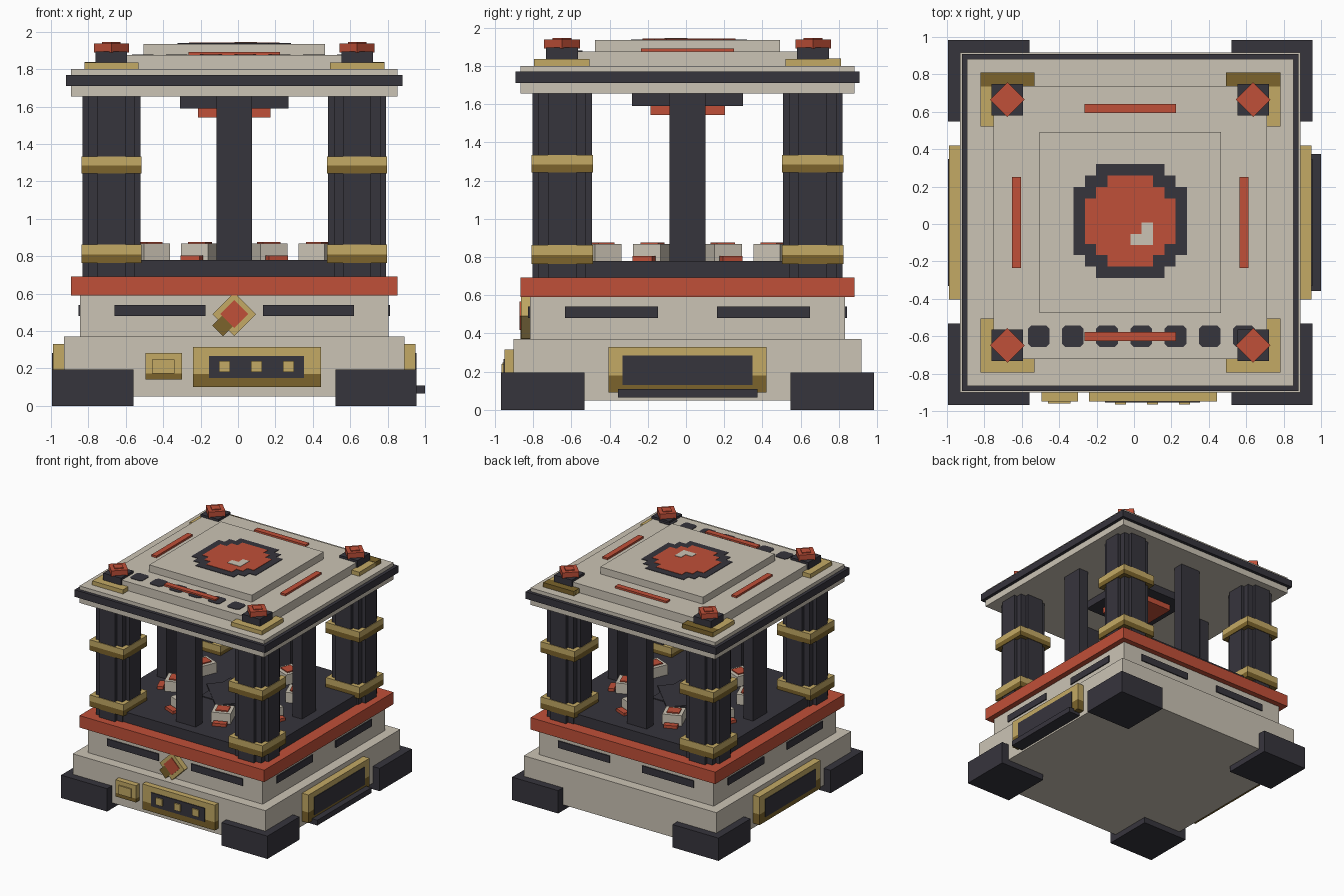
import bpy, bmesh, math
from mathutils import Matrix, Vector

if "Cube" in bpy.data.objects:
    bpy.data.objects.remove(bpy.data.objects["Cube"])

CX, CY = -0.02, 0.008  # centre of the building (tray makes it lopsided)
COLORS = [("stone", (.60, .55, .46)), ("charcoal", (.037, .035, .046)),
          ("red", (.53, .08, .04)), ("gold", (.55, .40, .13)),
          ("dark_gold", (.20, .127, .025))]
STONE, DARK, RED, GOLD, DGOLD = range(5)
MATS = []
for n, c in COLORS:
    m = bpy.data.materials.new(n)
    m.diffuse_color = (*c, 1)
    m.use_nodes = True
    m.node_tree.nodes["Principled BSDF"].inputs["Base Color"].default_value = m.diffuse_color
    MATS.append(m)


def box(c, s, mat, rot=None):
    """Box by centre and full size, optionally rotated."""
    return ("box", Vector(c), s, mat, rot or Matrix())


def span(x0, x1, y0, y1, z0, z1, mat):
    return box(((x0 + x1) / 2, (y0 + y1) / 2, (z0 + z1) / 2), (x1 - x0, y1 - y0, z1 - z0), mat)


def slab(h, z0, z1, mat, x=0, y=0):
    return span(x - h, x + h, y - h, y + h, z0, z1, mat)


def prism(quarter, z0, z1, mat, x=0, y=0, scale=1):
    """Upright prism whose outline repeats a quarter profile four times."""
    pts = []
    for k in range(4):
        for px, py in quarter:
            for _ in range(k):
                px, py = -py, px
            pts.append((x + px * scale, y + py * scale))
    return ("prism", pts, (z0, z1), mat, None)


def part(name, shapes):
    bm = bmesh.new()
    for kind, a, b, mat, rot in shapes:
        old = set(bm.faces)
        if kind == "box":
            bmesh.ops.create_cube(bm, size=1, matrix=Matrix.Translation(a) @ rot @ Matrix.Diagonal((*b, 1)))
        else:
            lo = [bm.verts.new((x, y, b[0])) for x, y in a]
            hi = [bm.verts.new((x, y, b[1])) for x, y in a]
            bm.faces.new(lo[::-1])
            bm.faces.new(hi)
            for i in range(len(a)):
                j = (i + 1) % len(a)
                bm.faces.new((lo[i], lo[j], hi[j], hi[i]))
        for f in bm.faces:
            if f not in old:
                f.material_index = mat
    me = bpy.data.meshes.new(name)
    bm.to_mesh(me)
    bm.free()
    for m in MATS:
        me.materials.append(m)
    ob = bpy.data.objects.new(name, me)
    ob.location = (CX, CY, 0)
    bpy.context.collection.objects.link(ob)
    return ob


def rz(a):
    return Matrix.Rotation(a, 4, 'Z')


CORNERS = [(sx, sy) for sx in (-1, 1) for sy in (-1, 1)]

# Base, floor and feet
part("lower_base", [slab(.91, .05, .37, STONE)])
part("upper_base", [slab(.825, .365, .60, STONE)])
part("red_ledge", [slab(.873, .59, .692, RED)])
part("floor", [slab(.77, .68, .78, DARK)])
part("feet", [slab(.2175, 0, .195, DARK, sx * .7575, sy * .7575) for sx, sy in CORNERS])

# Slots on all four sides of the upper base
part("base_slots", [box(rz(k * math.pi / 2) @ Vector((s * .398, -.825, .51)), (.486, .018, .06), DARK,
                        rz(k * math.pi / 2)) for k in range(4) for s in (-1, 1)])

# Fluted corner columns with gold bands
FLUTED = [(.155, .075), (.125, .075), (.125, .125), (.075, .125), (.075, .155)]
for sx, sy in CORNERS:
    x, y = sx * .657, sy * .655
    part("corner_column", [prism(FLUTED, .685, 1.67, DARK, x, y)])
    bands = []
    for z0, zm, z1 in ((.763, .81, .862), (1.243, 1.285, 1.333)):
        bands += [slab(.16, z0, zm, DGOLD, x, y), slab(.16, zm, z1, GOLD, x, y)]
    part("column_bands", bands)

# Slim pillars halfway along each side
part("side_pillars", [box(rz(k * math.pi / 2) @ Vector((0, -.64, 1.22)), (.188, .09, .89), DARK,
                          rz(k * math.pi / 2)) for k in range(4)])

# Ring of stones with red caps and shards
ring = []
for k in range(8):
    a = math.radians(22.5 + 45 * k)
    r, u = rz(a), Vector((math.cos(a), math.sin(a), 0))
    ring += [box(u * .48 + Vector((0, 0, .822)), (.15, .155, .09), STONE, r),
             box(u * .48 + Vector((0, 0, .871)), (.09, .10, .01), RED, r),
             box(u * .595 + Vector((0, 0, .79)), (.05, .11, .03), RED, r)]
part("stone_ring", ring)
part("floor_inlay", [slab(.2, .775, .787, DARK), box((0, 0, .785), (.4, .4, .012), DARK, rz(math.pi / 4))])

# Roof layers
part("roof_slab", [slab(.873, 1.655, 1.715, STONE), slab(.873, 1.765, 1.80, STONE)])
part("roof_trim", [slab(.90, 1.71, 1.77, DARK)])
part("roof_tier", [slab(.73, 1.795, 1.875, STONE)])
part("roof_top", [slab(.485, 1.87, 1.935, STONE)])
part("ceiling_emblem", [slab(.29, 1.59, 1.66, DARK), slab(.195, 1.542, 1.595, RED)])

# Red strips and dark tiles on the roof
part("roof_strips", [box(rz(k * math.pi / 2) @ Vector((0, -.609, 1.88)), (.487, .048, .022), RED,
                         rz(k * math.pi / 2)) for k in range(4)])
tile = [(.058, .04), (.04, .058)]
part("roof_tiles", [prism(tile, 1.87, 1.879, DARK, -.49 + .183 * i, -.608) for i in range(7)])

# Stepped medallion with a highlight
STEPS = [(5, 3), (4, 3), (4, 4), (3, 4), (3, 5)]
RED_STEPS = [(4, 2), (3, 2), (3, 3), (2, 3), (2, 4)]
P = .0608
part("medallion", [prism(STEPS, 1.93, 1.939, DARK, 0, .008, P),
                   prism(RED_STEPS, 1.935, 1.942, RED, 0, .008, P),
                   span(P, 2 * P, -2 * P, 0, 1.94, 1.945, STONE),
                   span(0, P, -2 * P, -P, 1.94, 1.945, STONE)])

# Corner finials
for sx, sy in CORNERS:
    x, y = sx * .657, sy * .657
    shapes = [slab(.145, 1.795, 1.835, GOLD, x, y), slab(.084, 1.83, 1.895, DARK, x, y),
              box((x, y, 1.914), (.132, .132, .048), RED, rz(math.pi / 4)),
              box((x, y, 1.925), (.07, .07, .04), RED, rz(math.pi / 4))]
    if sy > 0:
        shapes.append(span(x - .145, x + .145, y + .07, y + .146, 1.80, 1.838, DGOLD))
    part("corner_finial", shapes)

# Front panel with three studs, and small plaque
front = [span(-.22, .465, -.957, -.90, .10, .17, DGOLD), span(-.22, .465, -.957, -.90, .17, .315, GOLD),
         span(-.135, .373, -.963, -.90, .15, .267, DARK)]
front += [span(x - .03, x + .03, -.973, -.95, .18, .24, GOLD) for x in (-.052, .119, .29)]
part("front_panel", front)
part("front_plaque", [span(-.475, -.28, -.957, -.90, .14, .172, DGOLD),
                      span(-.475, -.28, -.957, -.90, .172, .283, GOLD),
                      span(-.44, -.32, -.967, -.95, .172, .247, GOLD)])

# Front diamond
ry = Matrix.Rotation(math.pi / 4, 4, 'Y')
part("front_diamond", [box((0, -.845, .49), (.166, .054, .166), GOLD, ry),
                       box((-.03, -.845, .46), (.083, .056, .166), DGOLD, ry),
                       box((0, -.85, .492), (.106, .056, .106), RED, ry)])

# Side panels, with a tray on the right
for s, name in ((-1, "left_panel"), (1, "right_panel")):
    x = s * .935
    part(name, [box((x, 0, .135), (.07, .825, .09), DGOLD), box((x, 0, .255), (.07, .825, .15), GOLD),
                box((s * .94, 0, .207), (.07, .68, .153), DARK)])
part("right_tray", [span(.90, 1.02, -.365, .365, .065, .11, DARK)])
